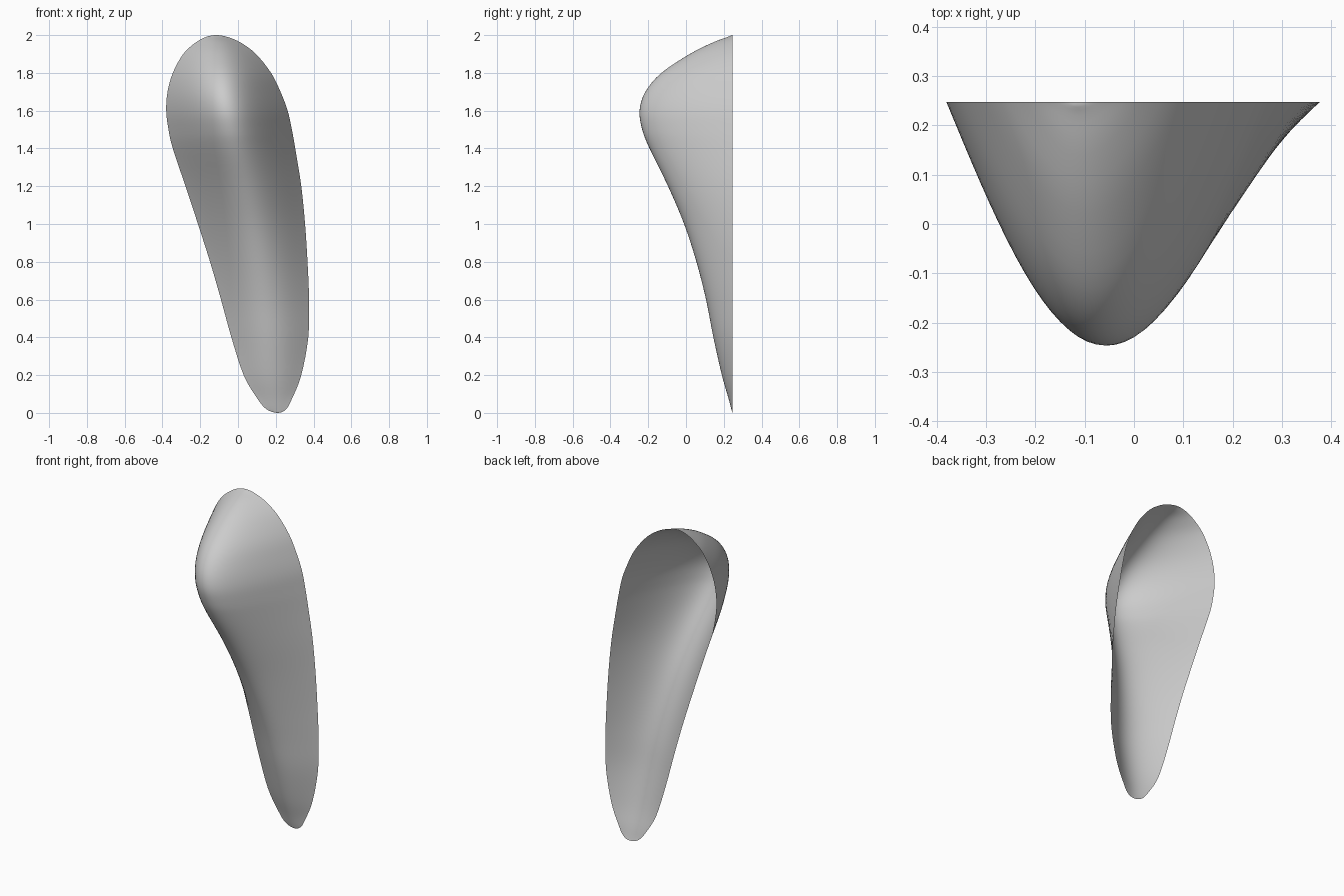
import bpy, bmesh, math

if "Cube" in bpy.data.objects:
    bpy.data.objects.remove(bpy.data.objects["Cube"])

BACK = 0.247   # plane of the open rear rim
# height, left rim x, right rim x, ridge y
SECTIONS = [
    (0.00, 0.21, 0.21, 0.247), (0.02, 0.15, 0.255, 0.240),
    (0.08, 0.10, 0.288, 0.224), (0.20, 0.03, 0.335, 0.190),
    (0.40, -0.035, 0.372, 0.145), (0.60, -0.09, 0.376, 0.106),
    (0.80, -0.148, 0.368, 0.055), (1.00, -0.212, 0.355, -0.010),
    (1.20, -0.278, 0.335, -0.095), (1.40, -0.345, 0.303, -0.193),
    (1.50, -0.368, 0.285, -0.232), (1.60, -0.380, 0.263, -0.246),
    (1.70, -0.373, 0.225, -0.215), (1.80, -0.345, 0.175, -0.130),
    (1.90, -0.290, 0.095, 0.020), (1.96, -0.225, 0.015, 0.140),
    (1.99, -0.170, -0.055, 0.220), (2.00, -0.115, -0.115, 0.247)]
STEPS, COLS = 4, 36


def spline(a, b, c, d, t):
    """Catmull-Rom blend of one section to the next."""
    return [0.5 * (2 * q + (r - p) * t + (2 * p - 5 * q + 4 * r - s) * t ** 2
                   + (3 * q - p - 3 * r + s) * t ** 3)
            for p, q, r, s in zip(a, b, c, d)]


def mirrored(end, nxt):
    """Section past a tip, so the outline rounds over smoothly."""
    return (nxt[0], nxt[2], nxt[1], 2 * end[3] - nxt[3])


pts = ([mirrored(SECTIONS[0], SECTIONS[1])] + SECTIONS
       + [mirrored(SECTIONS[-1], SECTIONS[-2])])
rows = [spline(*pts[i:i + 4], k / STEPS)
        for i in range(len(SECTIONS) - 1) for k in range(STEPS)][1:]

# nose-shaped shell: bell cross-sections between two pointed tips
bm = bmesh.new()
grid = []
for z, xl, xr, ridge in rows:
    mid, half = (xl + xr) / 2, (xr - xl) / 2
    row = []
    for j in range(COLS + 1):
        u = 2 * j / COLS - 1
        y = BACK + (ridge - BACK) * math.cos(u * math.pi / 2)
        row.append(bm.verts.new((mid + half * u, y, z)))
    grid.append(row)
for r0, r1 in zip(grid, grid[1:]):
    for j in range(COLS):
        bm.faces.new((r0[j], r0[j + 1], r1[j + 1], r1[j]))
bottom = bm.verts.new((SECTIONS[0][1], BACK, 0))
top = bm.verts.new((SECTIONS[-1][1], BACK, 2))
for j in range(COLS):
    bm.faces.new((bottom, grid[0][j + 1], grid[0][j]))
    bm.faces.new((top, grid[-1][j], grid[-1][j + 1]))
for f in bm.faces:
    f.smooth = True

mesh = bpy.data.meshes.new("nose_shell")
bm.to_mesh(mesh)
bm.free()
bpy.context.collection.objects.link(bpy.data.objects.new("nose_shell", mesh))
